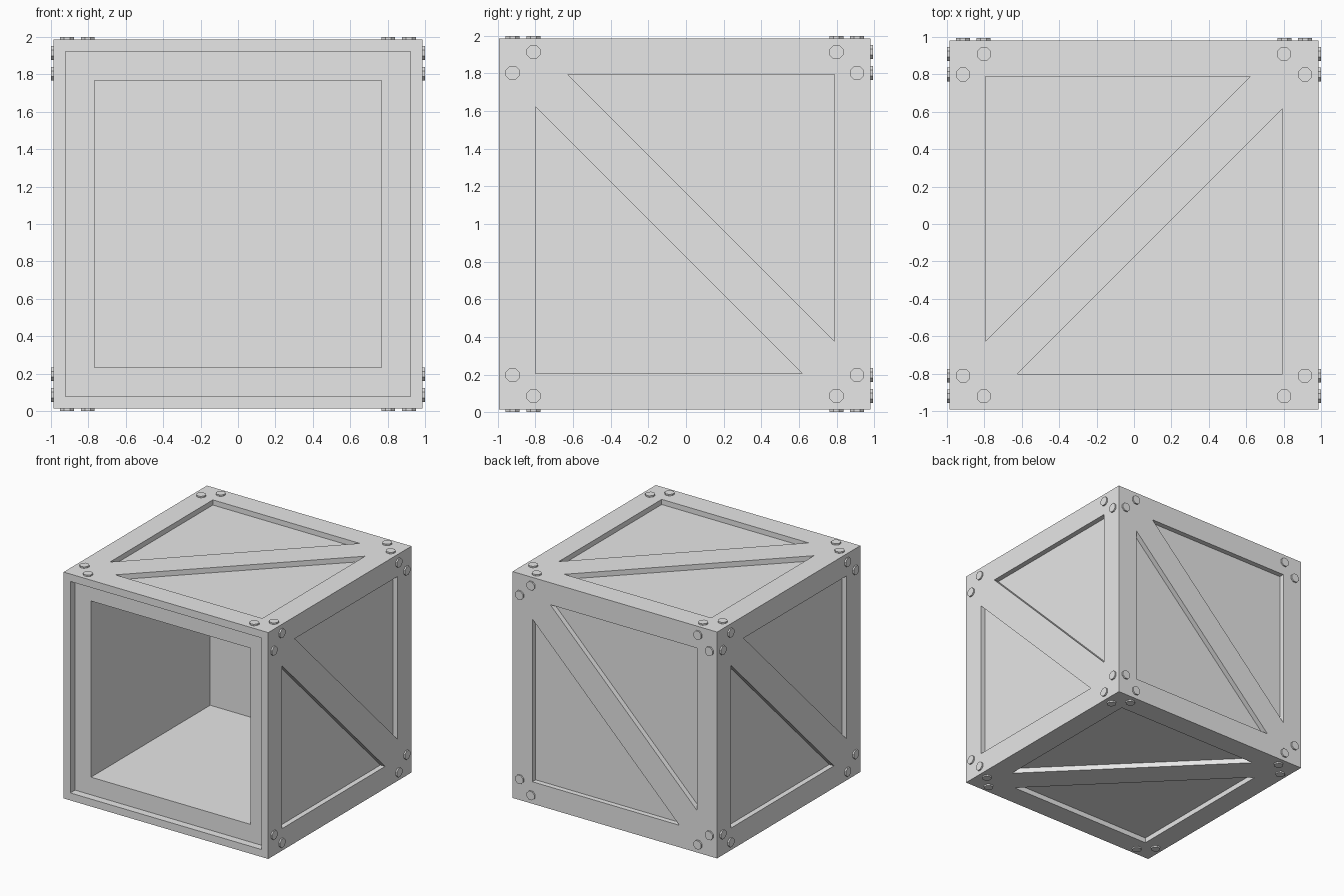
import bpy
import bmesh
import math
from mathutils import Matrix, Vector

cube = bpy.data.objects.get("Cube")
if cube:
    bpy.data.objects.remove(cube, do_unlink=True)

HALF = 0.987                          # half the crate's body
CENTRE = Vector((0, -0.006, 1.0))
PANEL = 0.795                         # half width of the sunken panels
BRACE = 0.172                         # diagonal brace offset
DEPTH = 0.045                         # panel recess depth
OPENING = 0.768                       # half width of the front opening

grey = bpy.data.materials.new("plain_grey")
grey.use_nodes = True
grey.diffuse_color = (0.8, 0.8, 0.8, 1)
grey.node_tree.nodes["Principled BSDF"].inputs["Base Color"].default_value = (0.8, 0.8, 0.8, 1)


def finish(bm, name):
    bmesh.ops.recalc_face_normals(bm, faces=bm.faces[:])
    mesh = bpy.data.meshes.new(name)
    bm.to_mesh(mesh)
    bm.free()
    mesh.materials.append(grey)
    obj = bpy.data.objects.new(name, mesh)
    bpy.context.scene.collection.objects.link(obj)
    return obj


def add_box(name, low, high):
    low, high = Vector(low), Vector(high)
    bm = bmesh.new()
    bmesh.ops.create_cube(bm, size=1, matrix=Matrix.Translation(CENTRE + (low + high) / 2)
                          @ Matrix.Diagonal((*(high - low), 1)))
    return finish(bm, name)


def add_prism(bm, frame, outline, low, high):
    """Extrude a flat outline between two heights in a side's own frame."""
    face = bm.faces.new([bm.verts.new(frame @ Vector((u, v, low))) for u, v in outline])
    top = bmesh.ops.extrude_face_region(bm, geom=[face])
    shift = frame.to_3x3() @ Vector((0, 0, high - low))
    bmesh.ops.translate(bm, vec=shift, verts=[g for g in top["geom"]
                                              if isinstance(g, bmesh.types.BMVert)])


# A frame for each closed side: across, up, outward
X, Y, Z = Vector((1, 0, 0)), Vector((0, 1, 0)), Vector((0, 0, 1))
frames = []
for u, v in ((Y, Z), (-X, Z), (-Y, Z), (-Y, X), (Y, X)):
    w = u.cross(v)
    frame = Matrix((u, v, w)).transposed().to_4x4()
    frame.translation = CENTRE + w * HALF
    frames.append(frame)

# Cutters: two triangles per side, a shallow front frame and the deep cavity
panels = bmesh.new()
for frame in frames:
    for s in (1, -1):
        tip = s * (BRACE - PANEL)
        corner = s * PANEL
        add_prism(panels, frame, [(corner, corner), (tip, corner), (corner, tip)], -DEPTH, 0.1)
cutters = [
    finish(panels, "panel_cutter"),
    add_box("front_recess_cutter", (-0.922, -1.2, -0.922), (0.922, -HALF + 0.065, 0.922)),
    add_box("cavity_cutter", (-OPENING, -1.2, -OPENING), (OPENING, 0.72, OPENING)),
]

# Crate body
body = add_box("crate_body", (-HALF,) * 3, (HALF,) * 3)
for cutter in cutters:
    cut = body.modifiers.new(cutter.name, "BOOLEAN")
    cut.operation = "DIFFERENCE"
    cut.solver = "EXACT"
    cut.object = cutter
bpy.context.view_layer.update()
result = bpy.data.meshes.new_from_object(
    body.evaluated_get(bpy.context.evaluated_depsgraph_get()))
body.modifiers.clear()
body.data = result
for cutter in cutters:
    bpy.data.objects.remove(cutter, do_unlink=True)

# Rivets: a pair at every corner of each closed side
rivets = bmesh.new()
ring = [math.radians(45 * i + 22.5) for i in range(8)]
for frame in frames:
    for su in (1, -1):
        for sv in (1, -1):
            for u, v in ((0.805, 0.914), (0.915, 0.803)):
                outline = [(su * u + 0.04 * math.cos(a), sv * v + 0.04 * math.sin(a)) for a in ring]
                add_prism(rivets, frame, outline, -0.005, 0.013)
finish(rivets, "corner_rivets")
